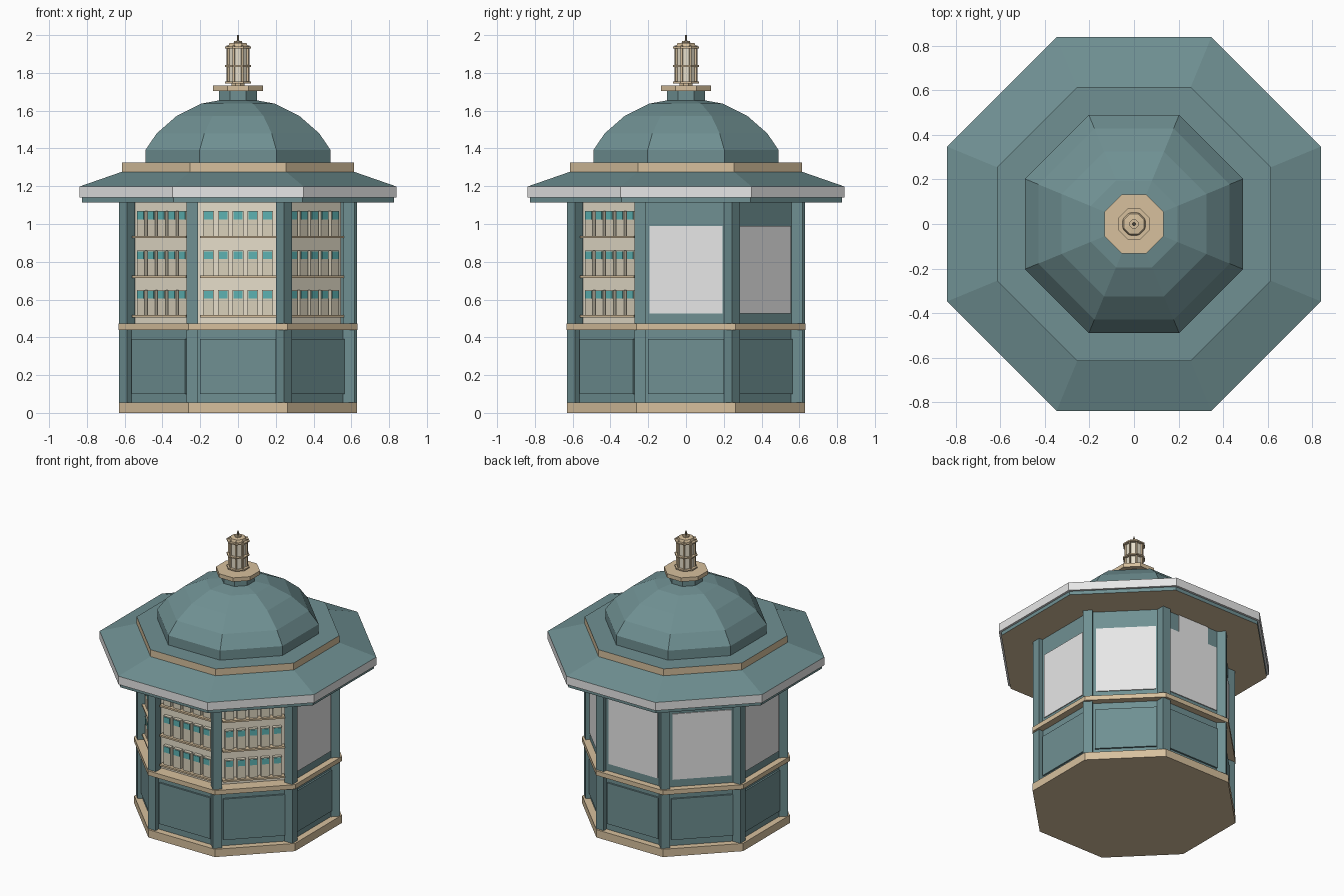
import bpy, bmesh, math
from mathutils import Matrix, Vector

cube = bpy.data.objects.get("Cube")
if cube:
    bpy.data.objects.remove(cube, do_unlink=True)


def material(name, r, g, b):
    m = bpy.data.materials.new(name)
    m.use_nodes = True
    m.diffuse_color = (r, g, b, 1)
    m.node_tree.nodes["Principled BSDF"].inputs["Base Color"].default_value = (r, g, b, 1)
    return m


TEAL = material("teal paint", 0.16, 0.28, 0.29)
TAN = material("tan trim", 0.68, 0.53, 0.34)
WHITE = material("pale grey", 0.8, 0.8, 0.8)
CREAM = material("cream", 0.80, 0.74, 0.60)
PAPER = material("paper", 0.70, 0.64, 0.50)
LABEL = material("bright teal label", 0.11, 0.45, 0.45)
BRONZE = material("bronze", 0.30, 0.25, 0.17)


def finish(name, bm, *mats):
    bmesh.ops.recalc_face_normals(bm, faces=bm.faces)
    mesh = bpy.data.meshes.new(name)
    bm.to_mesh(mesh)
    bm.free()
    for m in mats:
        mesh.materials.append(m)
    ob = bpy.data.objects.new(name, mesh)
    bpy.context.collection.objects.link(ob)
    return ob


def octagon(name, profile, mat, top=None, bottom=None):
    """Stack of eight-sided rings given as (flat-to-centre distance, height)."""
    bm = bmesh.new()
    rings = []
    for apothem, z in profile:
        r = apothem / math.cos(math.pi / 8)
        rings.append([bm.verts.new((r * math.cos(a), r * math.sin(a), z))
                      for a in (math.pi / 8 + i * math.pi / 4 for i in range(8))])
    for lo, hi in zip(rings, rings[1:]):
        for i in range(8):
            j = (i + 1) % 8
            bm.faces.new((lo[i], lo[j], hi[j], hi[i]))
    bm.faces.new(rings[0][::-1]).material_index = 2
    bm.faces.new(rings[-1]).material_index = 1
    return finish(name, bm, mat, top or mat, bottom or mat)


def add_box(bm, matrix, low, high):
    low, high = Vector(low), Vector(high)
    size = Matrix.Diagonal((high - low).to_4d())
    bmesh.ops.create_cube(bm, size=1, matrix=matrix @ Matrix.Translation((low + high) / 2) @ size)


def bay_boxes(name, mat, bays, near, far, z0, z1, width, offsets=(0,)):
    """Boxes on chosen sides; near and far are distances from the centre."""
    bm = bmesh.new()
    for bay in bays:
        turn = Matrix.Rotation(math.radians(bay), 4, "Z")
        for u in offsets:
            add_box(bm, turn, (near, u - width / 2, z0), (far, u + width / 2, z1))
    return finish(name, bm, mat)


ALL_BAYS = range(0, 360, 45)
OPEN_BAYS = (225, 270, 315)
WINDOW_BAYS = (0, 45, 90, 135, 180)

# Base, lower wall and counter
octagon("base_plinth", [(0.63, 0), (0.63, 0.055)], TAN)
octagon("lower_wall", [(0.585, 0.055), (0.585, 0.44)], TEAL)
bay_boxes("lower_panels", TEAL, ALL_BAYS, 0.58, 0.597, 0.1, 0.39, 0.4)
octagon("counter", [(0.632, 0.44), (0.632, 0.472)], TAN)

# Corner posts, alternately square and diamond to the front
bm = bmesh.new()
for i in range(8):
    a = math.radians(22.5 + 45 * i)
    m = (Matrix.Translation((0.635 * math.cos(a), 0.635 * math.sin(a), 0))
         @ Matrix.Rotation(math.radians(45 * (i + 1)), 4, "Z"))
    add_box(bm, m, (-0.03, -0.03, 0.055), (0.03, 0.03, 1.12))
finish("corner_posts", bm, TEAL)

# Closed bays with windows, and a plate above the rear one
bay_boxes("upper_walls", TEAL, WINDOW_BAYS, 0.56, 0.588, 0.472, 1.12, 0.48)
bay_boxes("window_panes", WHITE, WINDOW_BAYS, 0.587, 0.594, 0.525, 0.99, 0.385)
bay_boxes("rear_upper_plate", WHITE, (90,), 0.587, 0.594, 0.99, 1.115, 0.24)

# Open bays with shelves of printed goods
bay_boxes("display_backs", CREAM, OPEN_BAYS, 0.525, 0.547, 0.472, 1.12, 0.45)
columns = [(i - 2) * 0.078 for i in range(5)]
for row, z in enumerate((0.505, 0.715, 0.925), 1):
    bay_boxes(f"shelf_{row}", TAN, OPEN_BAYS, 0.545, 0.59, z, z + 0.012, 0.405)
    bay_boxes(f"goods_{row}", PAPER, OPEN_BAYS, 0.546, 0.572, z + 0.012, z + 0.145, 0.058, columns)
    bay_boxes(f"labels_{row}", LABEL, OPEN_BAYS, 0.571, 0.576, z + 0.1, z + 0.14, 0.046, columns)

# Eaves, roof and dome
octagon("eave_soffit", [(0.825, 1.115), (0.825, 1.142)], TEAL, bottom=TAN)
octagon("eave_rim", [(0.84, 1.14), (0.84, 1.198)], WHITE)
octagon("roof_skirt", [(0.84, 1.198), (0.613, 1.277)], TEAL)
octagon("dome_band", [(0.615, 1.275), (0.615, 1.325)], TAN, top=TEAL)
octagon("dome", [(0.49, 1.325), (0.49, 1.392), (0.43, 1.48), (0.325, 1.572),
                 (0.195, 1.637), (0.08, 1.658)], TEAL)

# Lantern on top
octagon("lantern_neck", [(0.1, 1.64), (0.1, 1.706)], TEAL)
octagon("lantern_slab", [(0.133, 1.704), (0.133, 1.732)], TAN)
octagon("lantern_foot", [(0.035, 1.73), (0.035, 1.75)], TAN)
octagon("lantern_glass", [(0.05, 1.745), (0.05, 1.94)], CREAM)
for i, z in enumerate((1.745, 1.832, 1.93), 1):
    octagon(f"lantern_ring_{i}", [(0.069, z), (0.069, z + 0.009)], TAN)
bm = bmesh.new()
for i in range(8):
    turn = Matrix.Rotation(math.radians(22.5 + 45 * i), 4, "Z")
    add_box(bm, turn, (0.052, -0.005, 1.745), (0.063, 0.005, 1.945))
finish("lantern_bars", bm, TAN)
octagon("lantern_cap", [(0.052, 1.938), (0.046, 1.957), (0.02, 1.96), (0.02, 1.97)], TAN)
octagon("lantern_spike", [(0.007, 1.968), (0.004, 2.0)], BRONZE)
